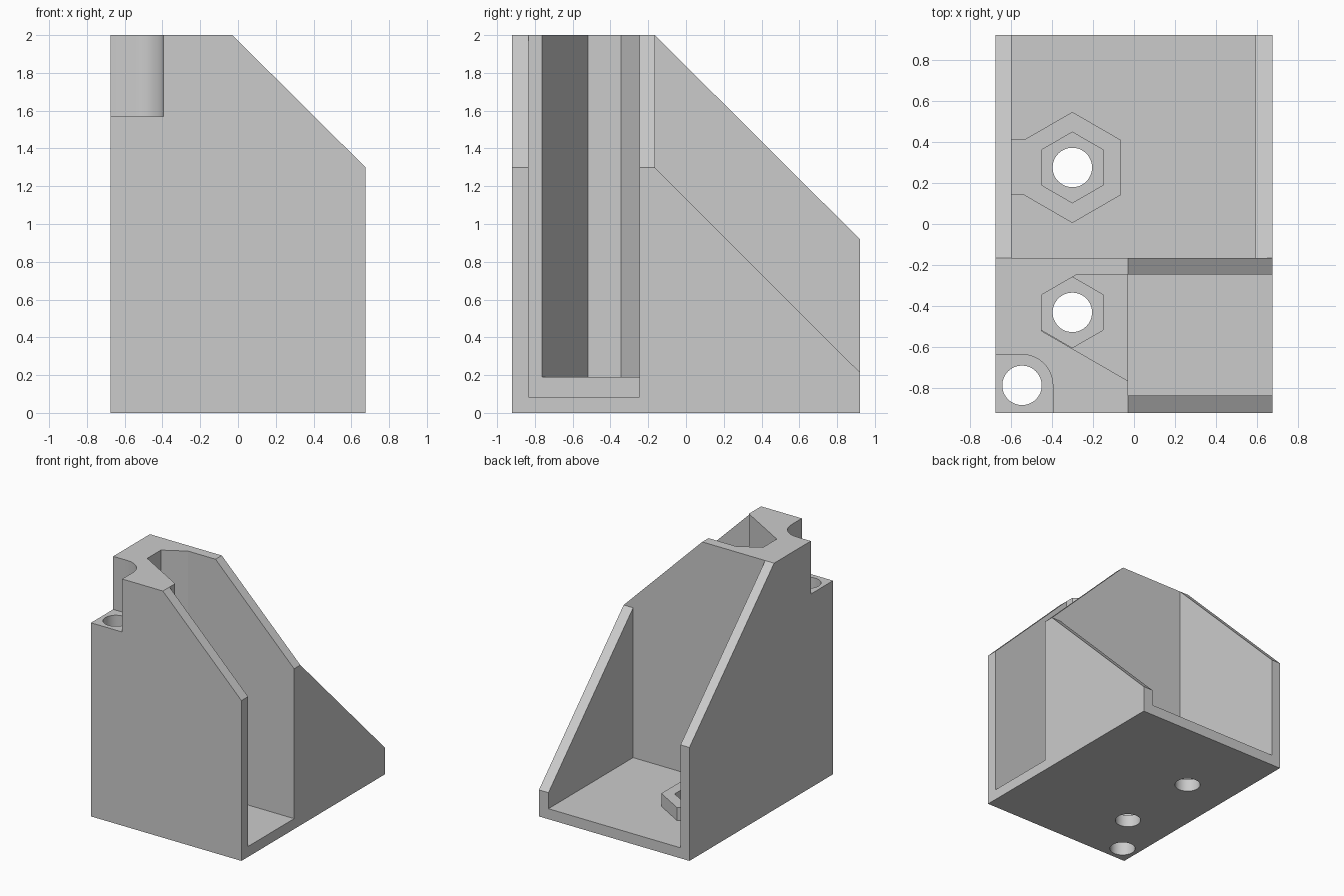
import bpy, bmesh, math
from mathutils import Vector

cube = bpy.data.objects.get("Cube")
if cube:
    bpy.data.objects.remove(cube, do_unlink=True)

grey = bpy.data.materials.new("plain grey")
grey.use_nodes = True
COLOUR = (0.6, 0.6, 0.6, 1)
grey.diffuse_color = COLOUR
grey.node_tree.nodes["Principled BSDF"].inputs["Base Color"].default_value = COLOUR


def prism(name, profile, axis, lo, hi):
    """Extrude a 2D profile along an axis; the profile uses the other two axes in order."""
    def place(p, t):
        co = list(p)
        co.insert("xyz".index(axis), t)
        return Vector(co)

    bm = bmesh.new()
    face = bm.faces.new([bm.verts.new(place(p, lo)) for p in profile])
    new = bmesh.ops.extrude_face_region(bm, geom=[face])["geom"]
    shift = place((0, 0), hi - lo)
    bmesh.ops.translate(bm, vec=shift, verts=[v for v in new if isinstance(v, bmesh.types.BMVert)])
    bmesh.ops.recalc_face_normals(bm, faces=bm.faces)
    mesh = bpy.data.meshes.new(name)
    bm.to_mesh(mesh)
    bm.free()
    mesh.materials.append(grey)
    ob = bpy.data.objects.new(name, mesh)
    bpy.context.collection.objects.link(ob)
    return ob


def rect(a0, a1, b0, b1):
    return [(a0, b0), (a1, b0), (a1, b1), (a0, b1)]


def ngon(cx, cy, r, n, start=90, sweep=360):
    steps = n if sweep == 360 else n + 1
    angles = [math.radians(start + sweep * i / n) for i in range(steps)]
    return [(cx + r * math.cos(a), cy + r * math.sin(a)) for a in angles]


def combine(body, tool, operation="DIFFERENCE"):
    tool.hide_render = True
    mod = body.modifiers.new(tool.name, "BOOLEAN")
    mod.operation = operation
    mod.solver = "EXACT"
    mod.object = tool
    bpy.context.view_layer.objects.active = body
    bpy.ops.object.modifier_apply(modifier=mod.name)
    bpy.data.objects.remove(tool, do_unlink=True)


W, D, MID, FLOOR, STEP = 0.675, 0.92, -0.165, 0.085, 0.19

# Main body with sloped back
body = prism("bracket_body", [(-D, 0), (D, 0), (D, 0.92), (MID, 2), (-D, 2)], "x", -W, W)

# Open bay between the two rear side walls
combine(body, prism("rear_bay", rect(-0.595, 0.59, MID, 1.2), "z", FLOOR, 3))

# Lower the rear wall on the open side
combine(body, prism("wall_slope", [(MID, 1.3), (1.12, 0.015), (1.12, 3), (MID, 3)], "x", 0.5, 1))

# Slope the top of the front tower
combine(body, prism("tower_slope", [(-0.03, 2), (0.675, 1.3), (0.977, 1), (0.977, 3), (-0.03, 3)],
                    "y", -1.2, 0))

# Boss that holds the rear nut, joined to the wall
boss = ngon(-0.3, 0.275, 0.27, 6)
boss[2:2] = [(-0.63, boss[1][1]), (-0.63, boss[2][1])]
combine(body, prism("nut_boss", boss, "z", 0.04, STEP), "UNION")

# Channel with an angled inner end
combine(body, prism("channel", rect(-0.03, 1, -0.835, -0.245), "z", FLOOR, 3))
funnel = [(0, -0.78), (0, -0.245), (-0.277, -0.245), (-0.45, -0.345), (-0.45, -0.52)]
combine(body, prism("channel_end", funnel, "z", STEP, 3))

# Rounded corner ledge for the screw head
ledge = ngon(-0.545, -0.785, 0.15, 16, 0, 90) + [(-1, -0.635), (-1, -1.2), (-0.395, -1.2)]
combine(body, prism("corner_ledge", ledge, "z", 1.57, 3))

# Hexagonal nut pockets
for y in (0.275, -0.43):
    combine(body, prism("nut_pocket", ngon(-0.3, y, 0.172, 6), "z", 0.1, 0.4))

# Screw holes
for x, y in ((-0.3, 0.275), (-0.3, -0.43), (-0.545, -0.785)):
    combine(body, prism("screw_hole", ngon(x, y, 0.096, 48), "z", -0.5, 2.5))

# Smooth the rounded surfaces only
bpy.ops.object.select_all(action="DESELECT")
body.select_set(True)
bpy.context.view_layer.objects.active = body
bpy.ops.object.shade_smooth_by_angle(angle=math.radians(29))
